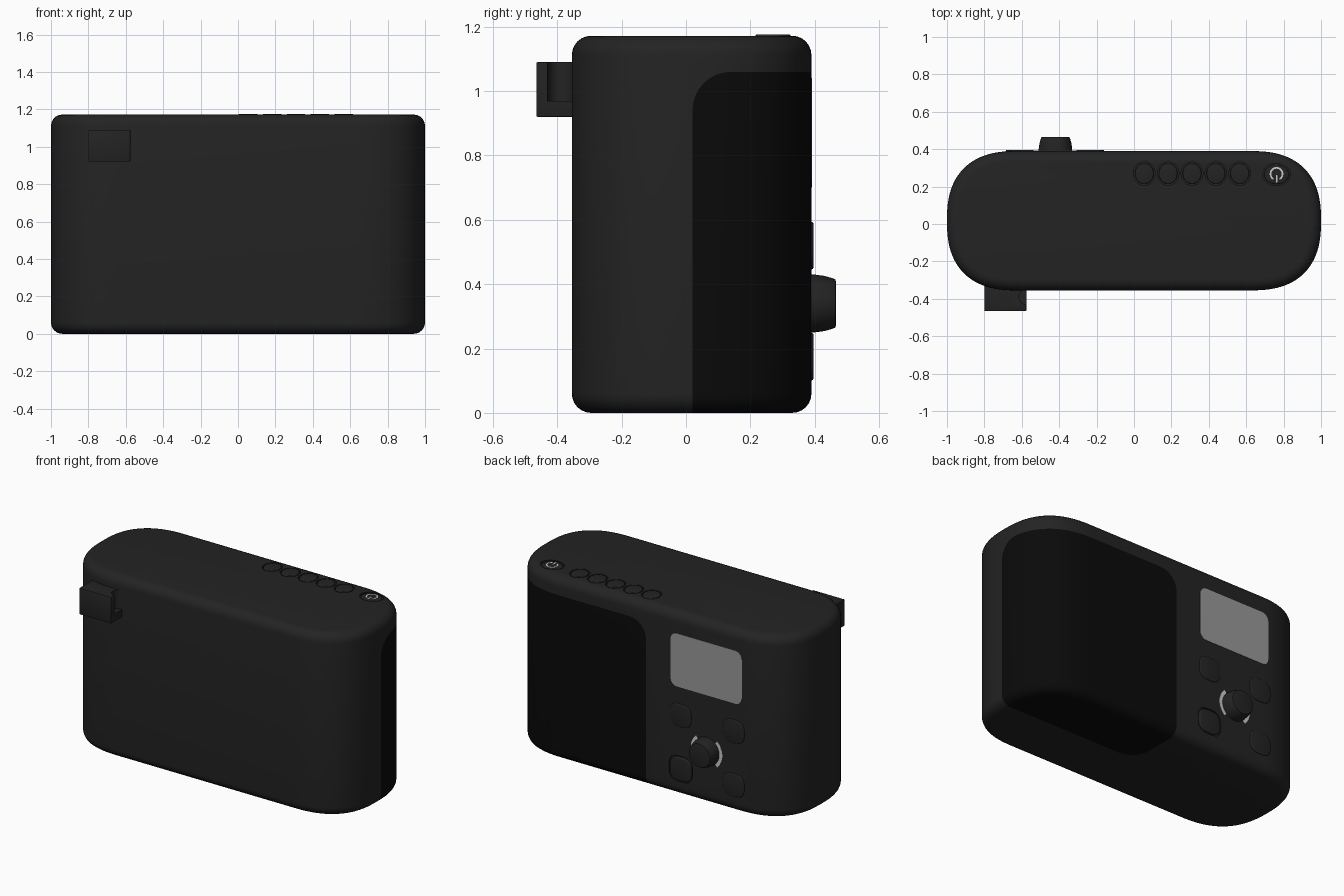
import bpy, bmesh
from math import sin, cos, pi, radians, copysign

if "Cube" in bpy.data.objects:
    bpy.data.objects.remove(bpy.data.objects["Cube"])


def material(name, v):
    m = bpy.data.materials.new(name)
    m.diffuse_color = (v, v, v, 1)
    m.use_nodes = True
    m.node_tree.nodes["Principled BSDF"].inputs["Base Color"].default_value = m.diffuse_color
    return m


BLACK = material("matte_black", 0.017)
GRILLE = material("grille_black", 0.003)
SCREEN = material("screen_grey", 0.32)
PRINT = material("light_print", 0.6)


def superellipse(cx, cy, a, b, n=2, steps=48, straight=0):
    """Closed outline; 'straight' pulls the two ends apart."""
    pts = []
    for i in range(steps):
        t = 2 * pi * (i + 0.5) / steps
        c, s = cos(t), sin(t)
        x = copysign(abs(c) ** (2 / n), c)
        y = copysign(abs(s) ** (2 / n), s)
        pts.append((cx + a * x + copysign(straight, c), cy + b * y))
    return pts


def rounded_rect(x0, x1, y0, y1, r, k=6):
    pts = []
    for q, (cx, cy) in enumerate([(x1 - r, y1 - r), (x0 + r, y1 - r),
                                  (x0 + r, y0 + r), (x1 - r, y0 + r)]):
        for i in range(k + 1):
            t = pi / 2 * (q + i / k)
            pts.append((cx + r * cos(t), cy + r * sin(t)))
    return pts


def arc_band(cx, cy, r0, r1, a0, a1, k=16):
    ts = [radians(a0 + (a1 - a0) * i / k) for i in range(k + 1)]
    return ([(cx + r1 * cos(t), cy + r1 * sin(t)) for t in ts] +
            [(cx + r0 * cos(t), cy + r0 * sin(t)) for t in reversed(ts)])


def finish(bm, name, mat, back=False):
    if back:  # stand the outline up on the rear face
        for v in bm.verts:
            v.co = (v.co.x, v.co.z, v.co.y)
    bmesh.ops.recalc_face_normals(bm, faces=bm.faces)
    me = bpy.data.meshes.new(name)
    bm.to_mesh(me)
    bm.free()
    me.materials.append(mat)
    ob = bpy.data.objects.new(name, me)
    bpy.context.collection.objects.link(ob)
    return ob


def prism(name, pts, w0, w1, mat, bevel=0, segs=3, back=False):
    bm = bmesh.new()
    face = bm.faces.new([bm.verts.new((x, y, w0)) for x, y in pts])
    ext = bmesh.ops.extrude_face_region(bm, geom=[face], use_keep_orig=True)
    for g in ext["geom"]:
        if isinstance(g, bmesh.types.BMVert):
            g.co.z = w1
    bmesh.ops.recalc_face_normals(bm, faces=bm.faces)
    if bevel:
        rims = [e for e in bm.edges if abs(e.verts[0].co.z - e.verts[1].co.z) < 1e-6]
        bmesh.ops.bevel(bm, geom=rims, offset=bevel, segments=segs, profile=0.5,
                        affect='EDGES', clamp_overlap=False)
    return finish(bm, name, mat, back)


def box(name, lo, hi, mat, bevel, segs):
    bm = bmesh.new()
    bmesh.ops.create_cube(bm, size=1)
    for v in bm.verts:
        v.co = [l + (c + 0.5) * (h - l) for c, l, h in zip(v.co, lo, hi)]
    bmesh.ops.bevel(bm, geom=bm.edges[:], offset=bevel, segments=segs,
                    profile=0.5, affect='EDGES')
    return finish(bm, name, mat)


def boolean(ob, cutter, op='DIFFERENCE'):
    cutter.hide_render = True
    mod = ob.modifiers.new("cut", 'BOOLEAN')
    mod.operation, mod.solver, mod.object = op, 'EXACT', cutter
    bpy.context.view_layer.objects.active = ob
    bpy.ops.object.modifier_apply(modifier=mod.name)


# Case: flat front and back with bowed ends; the grille is carved from the same form
outline = superellipse(0, 0.0175, 0.38, 0.3725, 2.5, 96, straight=0.62)
case = prism("case", outline, 0, 1.172, BLACK, 0.06, 6)
grille = prism("speaker_grille", outline, 0, 1.172, GRILLE, 0.06, 6)
block = box("grille_cutter", (0.01, 0.02, -0.4), (1.3, 0.7, 1.06), BLACK, 0.12, 8)
boolean(case, block)
boolean(grille, block, 'INTERSECT')
grille.data.materials.clear()
grille.data.materials.append(GRILLE)
for p in grille.data.polygons:
    p.material_index = 0
cutters = [block]

# Preset buttons and power button on top, each in a shallow seat
tops = [(0.055 + 0.1275 * i, 0.27, 0.05, 0.055, 1.176) for i in range(5)]
tops.append((0.762, 0.265, 0.066, 0.052, 1.171))
for i, (x, y, a, b, top) in enumerate(tops):
    seat = prism("seat_cutter", superellipse(x, y, a + 0.008, b + 0.008, 2, 32), 1.162, 1.3, BLACK)
    boolean(case, seat)
    cutters.append(seat)
    prism("power_button" if i == 5 else "preset_button",
          superellipse(x, y, a, b, 2, 32), 1.15, top, BLACK, 0.005)

# Power pictogram: open ring and bar
prism("power_ring", arc_band(0.762, 0.268, 0.028, 0.037, -60, 240), 1.165, 1.1725, PRINT)
prism("power_bar", rounded_rect(0.758, 0.766, 0.222, 0.262, 0.002, 2), 1.165, 1.1725, PRINT)

# Rear buttons around the dial
for x in (-0.61, -0.235):
    for z in (0.175, 0.52):
        seat = prism("seat_cutter", superellipse(x, z, 0.084, 0.082, 3, 40), 0.38, 0.5, BLACK, back=True)
        boolean(case, seat)
        cutters.append(seat)
        prism("menu_button", superellipse(x, z, 0.076, 0.074, 3, 40), 0.37, 0.396,
              BLACK, 0.006, back=True)

# Screen
prism("screen", rounded_rect(-0.67, -0.165, 0.70, 1.04, 0.045), 0.37, 0.392, SCREEN, back=True)

# Dial: a softly tapered knob with printed arcs on both sides
bm = bmesh.new()
prev = None
rings = [(0.37, 0.09), (0.40, 0.09), (0.43, 0.086), (0.455, 0.079), (0.464, 0.075), (0.4655, 0.07)]
for w, r in rings:
    ring = [bm.verts.new((x, y, w)) for x, y in superellipse(-0.42, 0.34, r, r, 2, 40)]
    if prev:
        for i in range(40):
            j = (i + 1) % 40
            bm.faces.new((prev[i], prev[j], ring[j], ring[i]))
    else:
        bm.faces.new(ring)
    prev = ring
bm.faces.new(prev)
finish(bm, "dial", BLACK, back=True)
for a in (0, 180):
    prism("dial_mark", arc_band(-0.42, 0.34, 0.088, 0.112, a - 48, a + 48),
          0.37, 0.3915, PRINT, back=True)

# Aerial clip on the front, scooped at its open end
clip = box("aerial_clip", (-0.8, -0.465, 0.92), (-0.575, -0.30, 1.09), BLACK, 0.004, 2)
scoop = prism("scoop_cutter", superellipse(-0.575, -0.39, 0.04, 0.04, 2, 32), 0.97, 1.2, BLACK)
boolean(clip, scoop)
cutters.append(scoop)

for c in cutters:
    bpy.data.objects.remove(c)

# Smooth shading with crisp edges
for ob in bpy.context.scene.objects:
    bpy.ops.object.select_all(action='DESELECT')
    ob.select_set(True)
    bpy.context.view_layer.objects.active = ob
    bpy.ops.object.shade_smooth_by_angle(angle=radians(35))
